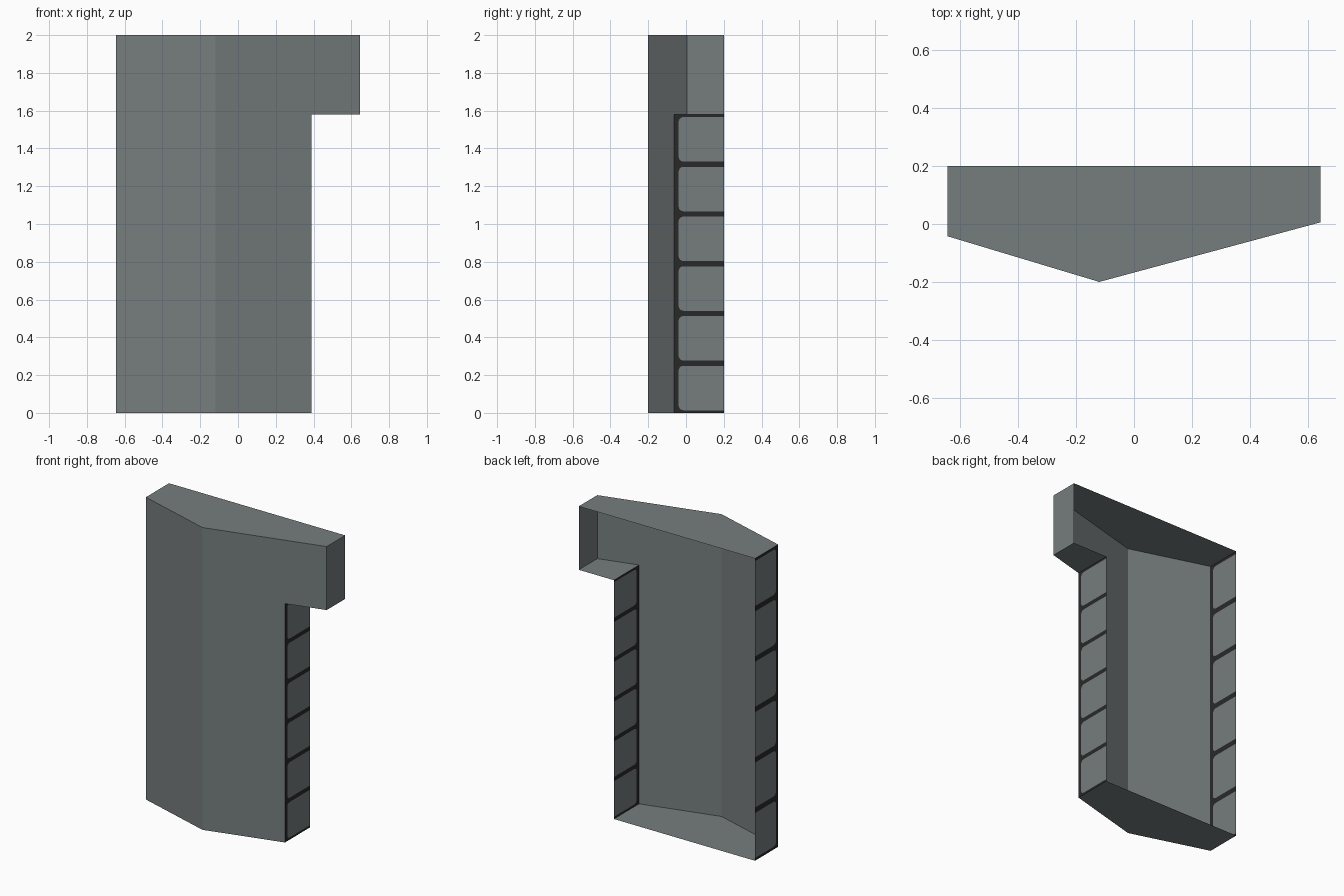
import bpy, math

if "Cube" in bpy.data.objects:
    bpy.data.objects.remove(bpy.data.objects["Cube"])

# Key sizes: half width, narrow right edge, fold, depth, heights
W, STEM, FOLD, BACK, NOSE = 0.645, 0.388, -0.12, 0.2, -0.2
LEFT_Y, RIGHT_Y = -0.042, 0.006
TOP, NOTCH = 2.0, 1.58
STEM_Y = NOSE + (RIGHT_Y - NOSE) * (STEM - FOLD) / (W - FOLD)


def material(name, rgb):
    m = bpy.data.materials.new(name)
    m.diffuse_color = (*rgb, 1)
    m.use_nodes = True
    m.node_tree.nodes["Principled BSDF"].inputs["Base Color"].default_value = m.diffuse_color
    return m


grey = material("panel grey", (0.18, 0.205, 0.205))
dark = material("frame dark", (0.022, 0.022, 0.023))


def sheet(name, faces, mats=(grey,), indices=None):
    """Object made of flat polygons, each given as a list of points."""
    verts, polys = [], []
    for f in faces:
        polys.append(range(len(verts), len(verts) + len(f)))
        verts += f
    me = bpy.data.meshes.new(name)
    me.from_pydata(verts, [], [list(p) for p in polys])
    for m in mats:
        me.materials.append(m)
    if indices:
        for p, i in zip(me.polygons, indices):
            p.material_index = i
    ob = bpy.data.objects.new(name, me)
    bpy.context.collection.objects.link(ob)
    return ob


def level(points, z):
    return [(x, y, z) for x, y in points]


def upright(a, b, z0, z1):
    return [(*a, z0), (*b, z0), (*b, z1), (*a, z1)]


left, fold, right, stem = (-W, LEFT_Y), (FOLD, NOSE), (W, RIGHT_Y), (STEM, STEM_Y)

# Folded front wall: left leaf, and right leaf with the overhang
sheet("front_wall", [
    upright(left, fold, 0, TOP),
    [(*fold, 0), (*stem, 0), (*stem, NOTCH), (*right, NOTCH), (*right, TOP), (*fold, TOP)],
])

# Roof, floor and the overhang's underside and end; the back stays open
sheet("roof", [level([left, fold, right, (W, BACK), (-W, BACK)], TOP)])
sheet("floor", [level([left, (-W, BACK), (STEM, BACK), stem, fold], 0)])
sheet("overhang_underside", [level([stem, (STEM, BACK), (W, BACK), right], NOTCH)])
sheet("overhang_end", [upright(right, (W, BACK), NOTCH, TOP)])


def window_wall(name, x, y0, height, outward, count=6):
    """Dark wall with a column of flush panes, rounded at their front corners."""
    cell = height / count
    strip = 0.092 * (BACK - y0)
    gap, r = 0.053 * cell, 0.025
    faces, indices = [], []
    for i in range(count):
        z0, z1 = i * cell, (i + 1) * cell
        yw, a, b = y0 + strip, z0 + gap, z1 - gap
        # front outline of the pane, from its lower back to its upper back corner
        edge = [(BACK, a)]
        for k in range(5):
            t = math.pi / 2 * k / 4
            edge.append((yw + r - r * math.sin(t), a + r - r * math.cos(t)))
        for k in range(5):
            t = math.pi / 2 * k / 4
            edge.append((yw + r - r * math.cos(t), b - r + r * math.sin(t)))
        edge.append((BACK, b))
        pane = edge[::-1]
        frame = [(y0, z0), (BACK, z0)] + edge + [(BACK, z1), (y0, z1)]
        for poly, mat in ((pane, 1), (frame, 0)):
            pts = [(x, y, z) for y, z in poly]
            faces.append(pts if outward > 0 else pts[::-1])
            indices.append(mat)
    return sheet(name, faces, (dark, grey), indices)


# Side walls with windows
window_wall("left_window_wall", -W, LEFT_Y, TOP, -1)
window_wall("right_window_wall", STEM, STEM_Y, NOTCH, 1)
